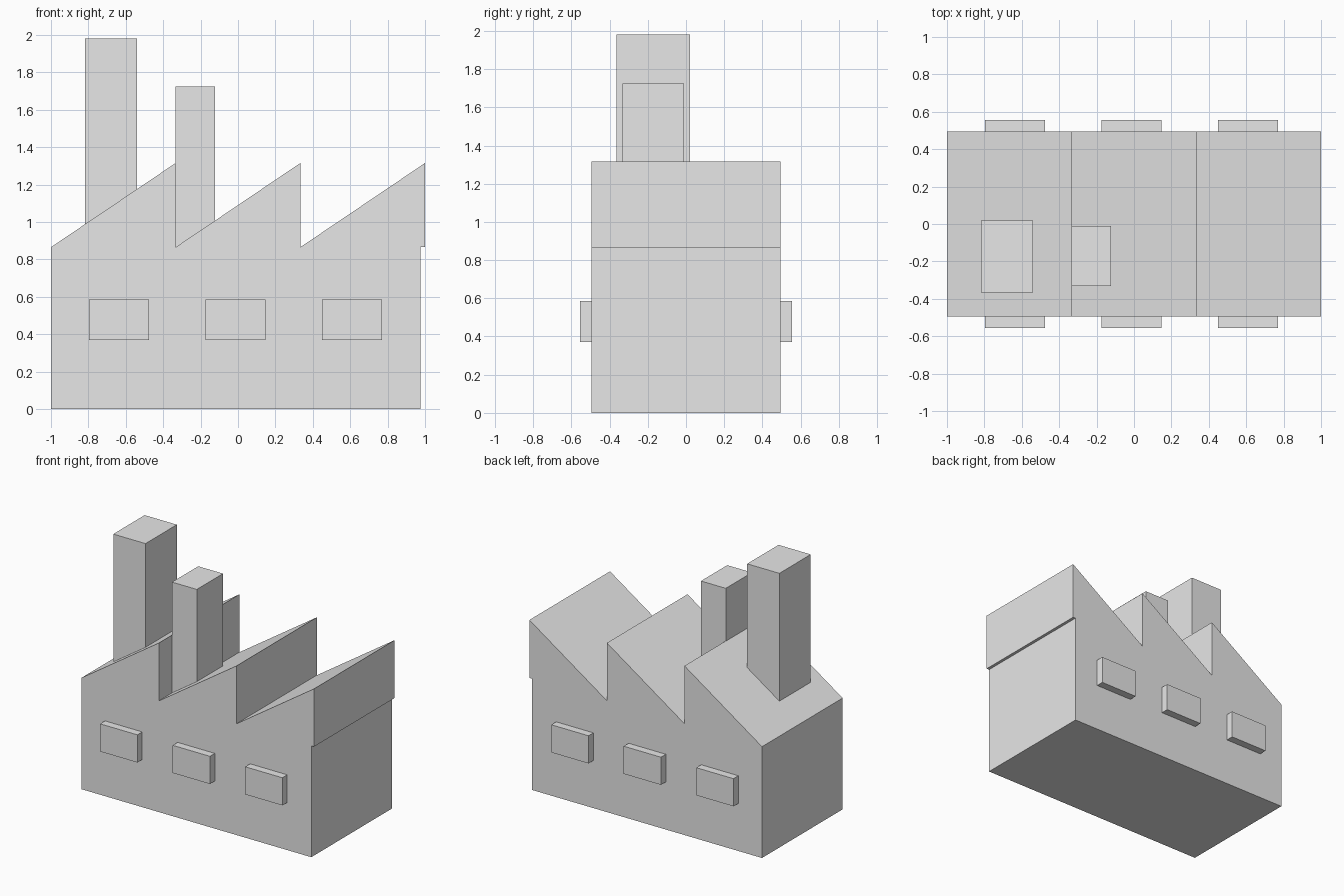
import bpy
import bmesh

if "Cube" in bpy.data.objects:
    bpy.data.objects.remove(bpy.data.objects["Cube"])

grey = bpy.data.materials.new("plain grey")
grey.diffuse_color = (0.8, 0.8, 0.8, 1)
grey.use_nodes = True
grey.node_tree.nodes["Principled BSDF"].inputs["Base Color"].default_value = grey.diffuse_color


def add_object(name, bm):
    bmesh.ops.recalc_face_normals(bm, faces=bm.faces)
    mesh = bpy.data.meshes.new(name)
    bm.to_mesh(mesh)
    bm.free()
    mesh.materials.append(grey)
    obj = bpy.data.objects.new(name, mesh)
    bpy.context.collection.objects.link(obj)
    return obj


def extrude_profile(name, points, y0, y1):
    """Extrude an x-z outline from y0 to y1."""
    bm = bmesh.new()
    face = bm.faces.new([bm.verts.new((x, y0, z)) for x, z in points])
    new = bmesh.ops.extrude_face_region(bm, geom=[face])["geom"]
    verts = [v for v in new if isinstance(v, bmesh.types.BMVert)]
    bmesh.ops.translate(bm, verts=verts, vec=(0, y1 - y0, 0))
    return add_object(name, bm)


def box(name, x0, x1, y0, y1, z0, z1):
    outline = [(x0, z0), (x1, z0), (x1, z1), (x0, z1)]
    return extrude_profile(name, outline, y0, y1)


HALF_DEPTH = 0.495
EAVE, RIDGE = 0.865, 1.315
WALL_RIGHT = 0.977

# Hall with sawtooth roof; the last tooth overhangs the right wall
outline = [(-1, 0), (WALL_RIGHT, 0), (WALL_RIGHT, EAVE), (1, EAVE), (1, RIDGE)]
for valley in (1 / 3, -1 / 3):
    outline += [(valley, EAVE), (valley, RIDGE)]
outline.append((-1, EAVE))
extrude_profile("factory_hall", outline, -HALF_DEPTH, HALF_DEPTH)

# Chimneys, rooted inside the hall
box("tall_chimney", -0.817, -0.54, -0.365, 0.02, 0.9, 1.982)
box("short_chimney", -0.335, -0.122, -0.332, -0.01, 0.84, 1.725)

# Projecting window blocks on both long walls
for i, x in enumerate((-0.797, -0.173, 0.45)):
    for side, s in (("front", -1), ("back", 1)):
        y0, y1 = sorted((s * (HALF_DEPTH - 0.01), s * 0.555))
        box(f"{side}_window_{i + 1}", x, x + 0.32, y0, y1, 0.37, 0.585)
